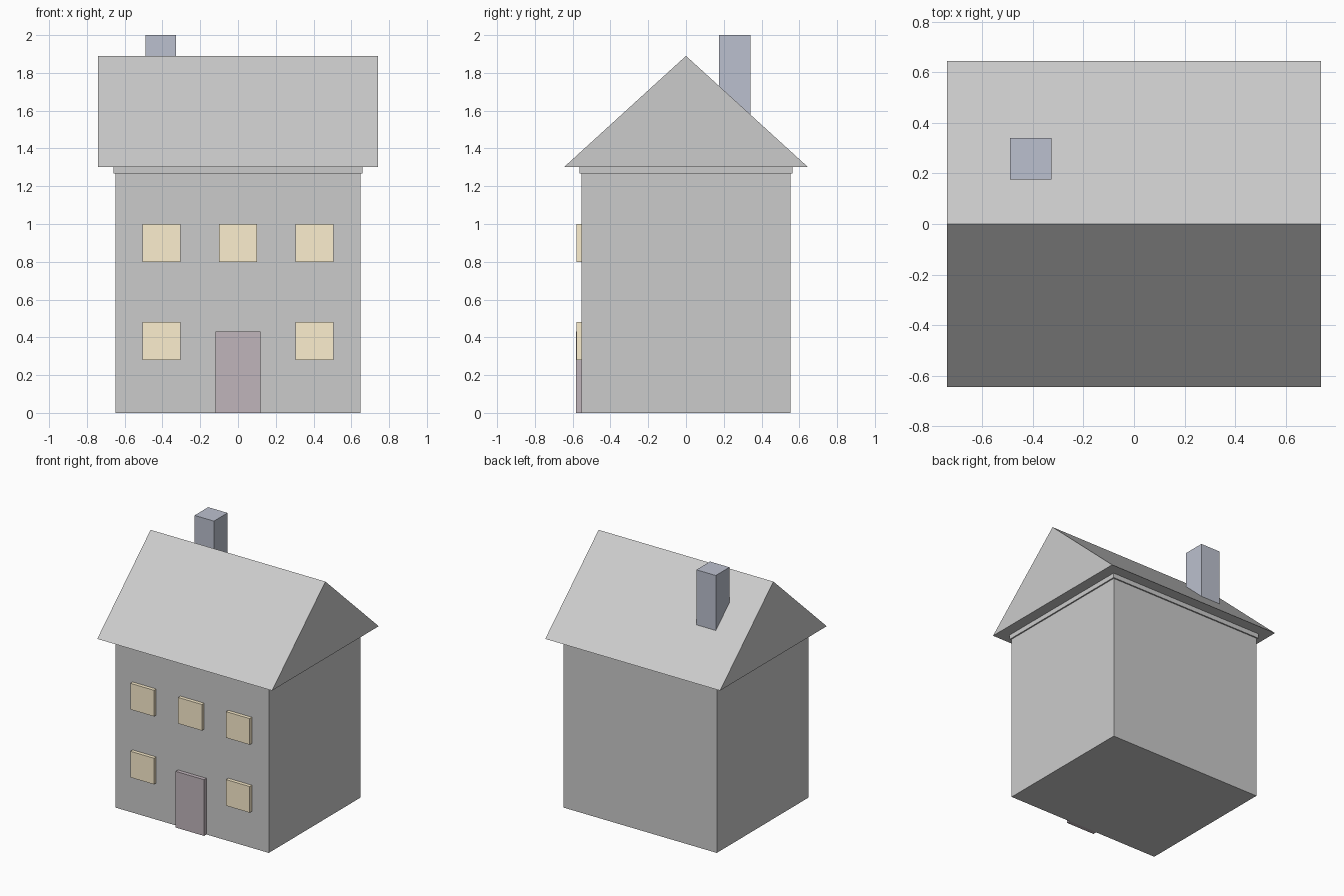
import bpy
import bmesh

if "Cube" in bpy.data.objects:
    bpy.data.objects.remove(bpy.data.objects["Cube"])


def material(name, rgb):
    mat = bpy.data.materials.new(name)
    mat.diffuse_color = (*rgb, 1)
    mat.use_nodes = True
    mat.node_tree.nodes["Principled BSDF"].inputs["Base Color"].default_value = mat.diffuse_color
    return mat


def add_object(name, bm, mat=None):
    bmesh.ops.recalc_face_normals(bm, faces=bm.faces)
    mesh = bpy.data.meshes.new(name)
    bm.to_mesh(mesh)
    bm.free()
    obj = bpy.data.objects.new(name, mesh)
    bpy.context.collection.objects.link(obj)
    if mat:
        mesh.materials.append(mat)
    return obj


def box(name, x, y, z, mat=None):
    """Box from (min, max) ranges on each axis."""
    bm = bmesh.new()
    bmesh.ops.create_cube(bm, size=1)
    for v in bm.verts:
        for i, (lo, hi) in enumerate((x, y, z)):
            v.co[i] = hi if v.co[i] > 0 else lo
    return add_object(name, bm, mat)


glass = material("window_yellow", (0.98, 0.86, 0.62))
wood = material("door_brown", (0.53, 0.46, 0.50))
brick = material("chimney_blue_grey", (0.50, 0.53, 0.62))

# Walls and the thin cornice under the eaves
box("walls", (-0.648, 0.648), (-0.553, 0.553), (0, 1.267))
box("cornice", (-0.658, 0.658), (-0.563, 0.563), (1.267, 1.302))

# Gable roof: triangular profile extruded along x
bm = bmesh.new()
profile = [(-0.645, 1.302), (0.645, 1.302), (0, 1.89)]
gable = bm.faces.new([bm.verts.new((-0.74, y, z)) for y, z in profile])
ext = bmesh.ops.extrude_face_region(bm, geom=[gable], use_keep_orig=True)
verts = [g for g in ext["geom"] if isinstance(g, bmesh.types.BMVert)]
bmesh.ops.translate(bm, verts=verts, vec=(1.48, 0, 0))
add_object("roof", bm)

# Chimney rising from the rear slope
box("chimney", (-0.491, -0.327), (0.176, 0.341), (1.5, 2.0), brick)

# Door and windows on the front
box("door", (-0.12, 0.12), (-0.582, -0.55), (0, 0.43), wood)
for row, (z, columns) in {"lower": (0.28, (-0.405, 0.405)),
                          "upper": (0.80, (-0.405, 0, 0.405))}.items():
    for i, x in enumerate(columns):
        box(f"window_{row}_{i + 1}", (x - 0.1, x + 0.1),
            (-0.58, -0.55), (z, z + 0.2), glass)
